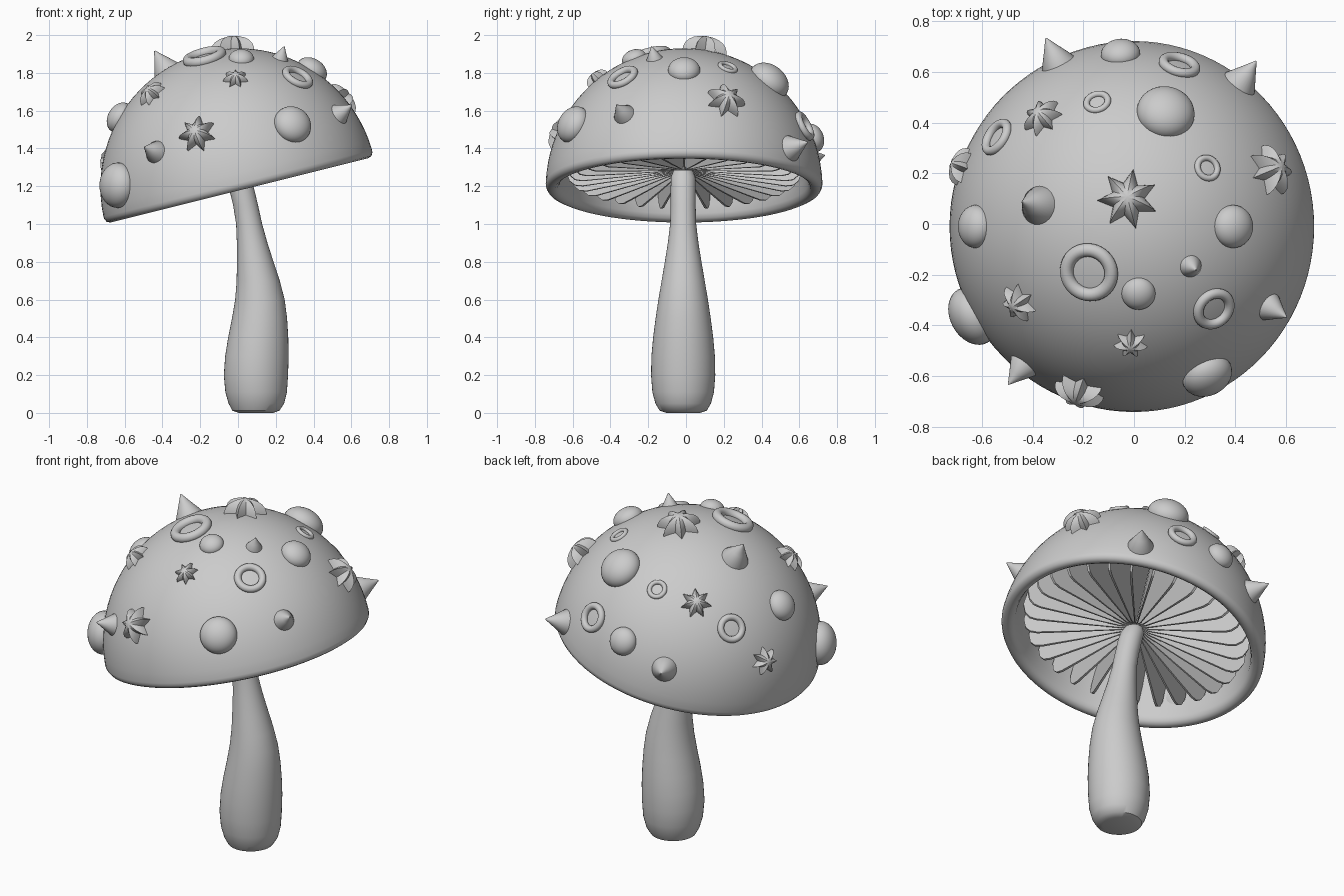
import bpy, bmesh
from math import sin, cos, pi, radians, sqrt
from mathutils import Vector, Matrix

if "Cube" in bpy.data.objects:
    bpy.data.objects.remove(bpy.data.objects["Cube"])

C = Vector((0.005, -0.01, 1.19))      # centre of the cap rim
R = 0.733                             # cap radius
TILT = Matrix.Translation(C) @ Matrix.Rotation(radians(-14), 4, 'Y')


def make(name, bm, mat=None, angle=40):
    bmesh.ops.recalc_face_normals(bm, faces=bm.faces)
    me = bpy.data.meshes.new(name)
    bm.to_mesh(me)
    bm.free()
    ob = bpy.data.objects.new(name, me)
    bpy.context.collection.objects.link(ob)
    if mat is not None:
        ob.matrix_world = mat
    bpy.ops.object.select_all(action='DESELECT')
    ob.select_set(True)
    bpy.context.view_layer.objects.active = ob
    bpy.ops.object.shade_smooth_by_angle(angle=radians(angle))
    return ob


def skin(bm, rings, close=False):
    """Bridge rings of points into quads, optionally capping both ends."""
    vs = [[bm.verts.new(p) for p in ring] for ring in rings]
    n = len(vs[0])
    for a, b in zip(vs, vs[1:]):
        for i in range(n):
            bm.faces.new((a[i], a[(i + 1) % n], b[(i + 1) % n], b[i]))
    if close:
        bm.faces.new(vs[0])
        bm.faces.new(vs[-1])
    return vs


def circle(r, z, n, cx=0, cy=0):
    return [(cx + r * cos(2 * pi * i / n), cy + r * sin(2 * pi * i / n), z) for i in range(n)]


# Cap: dome shell with a rounded lip and a hollow underside
prof = [(0.001, R + 0.008)]
prof += [(R * cos(radians(a)), (R + 0.008) * sin(radians(a))) for a in range(86, 0, -4)]
prof += [(0.731, 0.012), (0.722, -0.004), (0.705, -0.012), (0.685, -0.01), (0.668, 0.002), (0.658, 0.025)]
prof += [(0.655 * cos(radians(a)), 0.67 * sin(radians(a))) for a in range(6, 90, 6)] + [(0.001, 0.67)]
bm = bmesh.new()
skin(bm, [circle(r, z, 96) for r, z in prof], True)
make("cap", bm, TILT)

# Gills: thin radial plates under the cap
gill = [(0.03, 0.11), (0.08, 0.085), (0.3, 0.055), (0.54, 0.025), (0.58, 0.03), (0.61, 0.055),
        (0.63, 0.11), (0.62, 0.24), (0.53, 0.41), (0.4, 0.54), (0.2, 0.64), (0.03, 0.665)]
bm = bmesh.new()
N = 30
for k in range(N):
    rot = Matrix.Rotation(2 * pi * k / N, 3, 'Z')
    skin(bm, [[rot @ Vector((r, s * (0.002 + 0.008 * r), z)) for r, z in gill] for s in (-1, 1)], True)
make("gills", bm, TILT, 30)

# Stem: bent, bulbous column (height, centre x, radius)
ctrl = [(0.0, 0.095, 0.09), (0.012, 0.095, 0.125), (0.05, 0.097, 0.147), (0.11, 0.096, 0.163), (0.2, 0.095, 0.17),
        (0.3, 0.1, 0.168), (0.4, 0.107, 0.159), (0.5, 0.114, 0.146), (0.6, 0.116, 0.131), (0.7, 0.107, 0.114),
        (0.8, 0.091, 0.097), (0.9, 0.075, 0.081), (1.0, 0.059, 0.069), (1.1, 0.04, 0.066),
        (1.2, 0.016, 0.066), (1.25, 0.0, 0.064), (1.285, -0.01, 0.05)]
bm = bmesh.new()
skin(bm, [circle(r, z, 48, cx, -0.015) for z, cx, r in ctrl], True)
make("stem", bm)


# Ornaments: each sits on the cap, pointing outward
def place(x, y, z=None, spin=0):
    d = Vector((x, y, 0)) - C
    d.z = z - C.z if z else sqrt(max(0.75 ** 2 - d.x ** 2 - d.y ** 2, 0.001))
    d.normalize()
    return (Matrix.Translation(C + d * R) @ d.to_track_quat('Z', 'Y').to_matrix().to_4x4()
            @ Matrix.Rotation(spin, 4, 'Z'))


def knob(r):
    bm = bmesh.new()
    bmesh.ops.create_uvsphere(bm, u_segments=32, v_segments=20, radius=r,
                              matrix=Matrix.Diagonal((1, 1, 0.74, 1)))
    return bm


def spike(r):
    bm = bmesh.new()
    skin(bm, [circle(r * a, r * b, 32) for a, b in ((1, -0.25), (1, 0), (0.5, 0.82), (0.04, 1.6))], True)
    return bm


def ring(r):
    bm = bmesh.new()
    big, small = r * 0.77, r * 0.23
    loops = [circle(big + small * cos(2 * pi * j / 12), small * sin(2 * pi * j / 12) + small * 0.3, 40)
             for j in range(13)]
    skin(bm, loops)
    bmesh.ops.remove_doubles(bm, verts=bm.verts, dist=1e-5)
    return bm


def star(r):
    # Fluted dome: seven ridges running down to pointed tips
    bm = bmesh.new()
    rings = [[(0, 0, 0)] * 14]
    rings = []
    for t, h in ((1, -0.25), (1, 0.08), (0.92, 0.28), (0.78, 0.44), (0.58, 0.56), (0.32, 0.64), (0.04, 0.67)):
        rings.append([(r * t * f * cos(pi * i / 7 + pi / 2), r * t * f * sin(pi * i / 7 + pi / 2), r * h)
                      for i in range(14) for f in [0.55 if i % 2 else 1.0]])
    skin(bm, rings, True)
    return bm


items = {
    "knob": (knob, 40, [(0.128, 0.45, None, 0.115), (-0.053, 0.67, 1.455, 0.078), (0.40, -0.01, None, 0.085),
                        (-0.62, -0.01, 1.56, 0.085), (-0.63, -0.36, 1.205, 0.12), (0.018, -0.28, None, 0.067),
                        (0.288, -0.595, 1.525, 0.102)]),
    "spike": (spike, 45, [(-0.385, 0.075, None, 0.078), (-0.31, 0.655, 1.345, 0.068), (0.436, 0.58, 1.41, 0.07),
                          (0.555, -0.34, 1.595, 0.057), (-0.445, -0.57, 1.385, 0.06), (0.228, -0.17, None, 0.046)]),
    "ring": (ring, 60, [(-0.18, -0.193, None, 0.118), (0.32, -0.34, None, 0.088), (0.295, 0.225, None, 0.055),
                        (-0.148, 0.49, None, 0.056), (0.18, 0.63, 1.52, 0.084), (-0.545, 0.345, 1.54, 0.08)]),
    "star": (star, 25, [(-0.025, 0.1, None, 0.12), (-0.365, 0.425, None, 0.085), (0.55, 0.215, 1.66, 0.105),
                        (-0.453, -0.31, 1.685, 0.08), (-0.013, -0.47, 1.765, 0.067), (-0.213, -0.65, 1.473, 0.102),
                        (-0.675, 0.225, 1.335, 0.078)]),
}
for kind, (build, angle, spots) in items.items():
    for n, (x, y, z, r) in enumerate(spots, 1):
        make(f"{kind}_{n}", build(r), place(x, y, z), angle)
